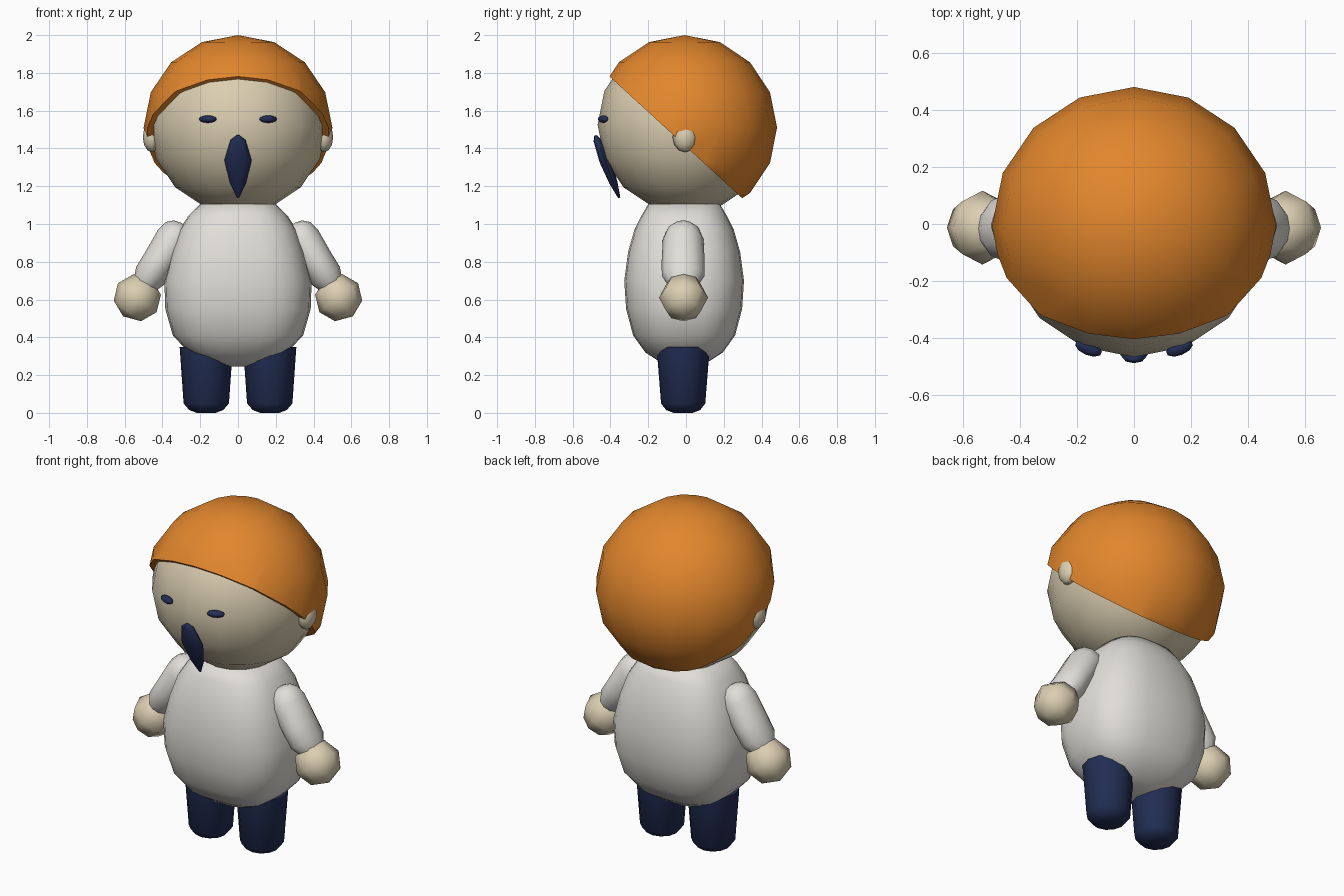
import bpy, bmesh, math
from mathutils import Matrix, Vector

cube = bpy.data.objects.get("Cube")
if cube:
    bpy.data.objects.remove(cube, do_unlink=True)


def material(name, rgb):
    m = bpy.data.materials.new(name)
    m.use_nodes = True
    m.diffuse_color = (*rgb, 1)
    m.node_tree.nodes["Principled BSDF"].inputs["Base Color"].default_value = (*rgb, 1)
    return m


ORANGE = material("orange_hair", (0.76, 0.24, 0.026))
SKIN = material("pale_skin", (0.71, 0.62, 0.44))
SHIRT = material("off_white_cloth", (0.75, 0.73, 0.69))
NAVY = material("navy", (0.016, 0.027, 0.088))


def finish(bm, name, mat, loc, rot=(0, 0, 0)):
    bmesh.ops.recalc_face_normals(bm, faces=bm.faces)
    mesh = bpy.data.meshes.new(name)
    bm.to_mesh(mesh)
    bm.free()
    mesh.materials.append(mat)
    ob = bpy.data.objects.new(name, mesh)
    bpy.context.collection.objects.link(ob)
    ob.location = loc
    ob.rotation_euler = [math.radians(a) for a in rot]
    bpy.ops.object.select_all(action="DESELECT")
    ob.select_set(True)
    bpy.context.view_layer.objects.active = ob
    bpy.ops.object.shade_smooth_by_angle(angle=math.radians(60))
    return ob


def ball(name, mat, loc, size, segs, rings, rot=(0, 0, 0)):
    bm = bmesh.new()
    bmesh.ops.create_uvsphere(bm, u_segments=segs, v_segments=rings, radius=1,
                              matrix=Matrix.Diagonal((*size, 1)))
    return finish(bm, name, mat, loc, rot)


def loft(name, mat, rings, segs, loc, rot=(0, 0, 0), power=2):
    """Stack rings given as (z, x radius, y radius); a higher power is boxier."""
    def bulge(v):
        return math.copysign(abs(v) ** (2 / power), v)

    bm = bmesh.new()
    turns = [math.tau * i / segs for i in range(segs)]
    loops = [[bm.verts.new((rx * bulge(math.cos(t)), ry * bulge(math.sin(t)), z))
              for t in turns] for z, rx, ry in rings]
    for low, high in zip(loops, loops[1:]):
        for i in range(segs):
            j = (i + 1) % segs
            bm.faces.new((low[i], low[j], high[j], high[i]))
    bm.faces.new(loops[0][::-1])
    bm.faces.new(loops[-1])
    return finish(bm, name, mat, loc, rot)


# Head
ball("head", SKIN, (0, 0, 1.525), (0.47, 0.468, 0.468), 16, 8)

# Hair cap: a sphere sliced by a slanted plane from fringe to nape
bm = bmesh.new()
bmesh.ops.create_uvsphere(bm, u_segments=16, v_segments=8, radius=0.49,
                          matrix=Matrix.Diagonal((1.02, 1, 1, 1)))
cut = bmesh.ops.bisect_plane(bm, geom=bm.verts[:] + bm.edges[:] + bm.faces[:],
                             plane_co=Vector((0, 0, -0.093)),
                             plane_no=Vector((0, 0.66, 0.72)), clear_inner=True)
rim = [e for e in cut["geom_cut"] if isinstance(e, bmesh.types.BMEdge)]
bmesh.ops.contextual_create(bm, geom=rim)
finish(bm, "hair", ORANGE, (0, -0.008, 1.51))

# Long open mouth, pointed at the chin
loft("mouth", NAVY, [(-0.178, 0.006, 0.006), (-0.09, 0.045, 0.022), (0.035, 0.072, 0.03),
                     (0.15, 0.04, 0.02), (0.176, 0.008, 0.006)], 8, (0, -0.417, 1.305), (21, 0, 0))

# Shirt body
loft("shirt", SHIRT, [(0.245, 0.08, 0.06), (0.265, 0.16, 0.12), (0.32, 0.26, 0.205),
                      (0.41, 0.345, 0.27), (0.55, 0.385, 0.307), (0.7, 0.39, 0.317),
                      (0.85, 0.353, 0.297), (0.97, 0.31, 0.263), (1.04, 0.265, 0.228),
                      (1.105, 0.2, 0.19)], 24, (0, -0.01, 0), power=2.7)

# Paired parts
for side, s in (("left", 1), ("right", -1)):
    ball(side + "_eye", NAVY, (0.16 * s, -0.437, 1.555), (0.05, 0.025, 0.02), 10, 6,
         (0, 0, 22 * s))
    ball(side + "_ear", SKIN, (0.456 * s, -0.005, 1.46), (0.048, 0.066, 0.08), 8, 6)
    loft(side + "_arm", SHIRT, [(-0.01, 0.06, 0.07), (0.06, 0.088, 0.113), (0.15, 0.09, 0.114),
                                (0.29, 0.098, 0.108), (0.345, 0.085, 0.088),
                                (0.375, 0.055, 0.055), (0.385, 0.015, 0.02)],
         12, (0.498 * s, -0.015, 0.675), (0, -33 * s, 0))
    ball(side + "_hand", SKIN, (0.533 * s, -0.013, 0.61), (0.128, 0.13, 0.124), 8, 4,
         (0, -37 * s, 0))
    loft(side + "_leg", NAVY, [(0, 0.05, 0.05), (0.015, 0.09, 0.09), (0.05, 0.12, 0.117),
                               (0.35, 0.141, 0.141)], 12, (0.168 * s, -0.015, 0))
